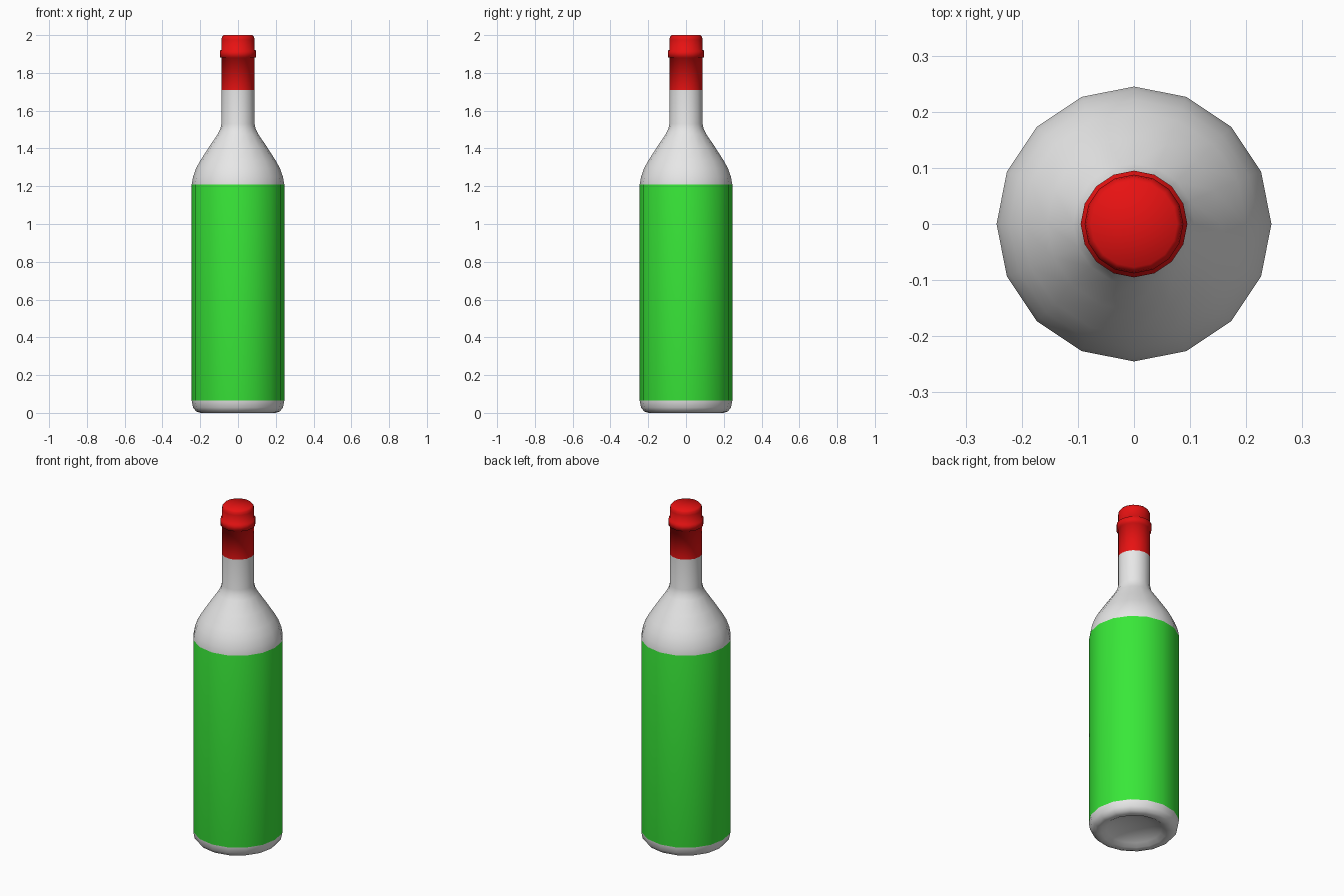
import bpy
import bmesh
from math import cos, sin, pi, radians

SIDES = 16

cube = bpy.data.objects.get("Cube")
if cube:
    bpy.data.objects.remove(cube, do_unlink=True)


def material(name, rgb):
    mat = bpy.data.materials.new(name)
    mat.use_nodes = True
    mat.diffuse_color = (*rgb, 1)
    mat.node_tree.nodes["Principled BSDF"].inputs["Base Color"].default_value = (*rgb, 1)
    return mat


def lathe(name, profile, mats, pick=lambda z: 0, smooth=60):
    """Spin (radius, height) points around z; radius 0 closes an end."""
    bm = bmesh.new()
    rings = []
    for r, z in profile:
        count = SIDES if r > 0 else 1
        rings.append([bm.verts.new((r * cos(2 * pi * i / SIDES),
                                    r * sin(2 * pi * i / SIDES), z))
                      for i in range(count)])
    for low, high in zip(rings, rings[1:]):
        for i in range(SIDES):
            j = (i + 1) % SIDES
            if len(low) == 1:
                bm.faces.new((low[0], high[j], high[i]))
            elif len(high) == 1:
                bm.faces.new((low[i], low[j], high[0]))
            else:
                bm.faces.new((low[i], low[j], high[j], high[i]))
    for face in bm.faces:
        face.material_index = pick(face.calc_center_median().z)
    mesh = bpy.data.meshes.new(name)
    bm.to_mesh(mesh)
    bm.free()
    for mat in mats:
        mesh.materials.append(mat)
    obj = bpy.data.objects.new(name, mesh)
    bpy.context.collection.objects.link(obj)
    bpy.ops.object.select_all(action="DESELECT")
    obj.select_set(True)
    bpy.context.view_layer.objects.active = obj
    bpy.ops.object.shade_smooth_by_angle(angle=radians(smooth))
    return obj


glass = material("pale glass", (0.8, 0.8, 0.8))
label = material("green label", (0.04, 0.8, 0.04))
foil = material("red foil", (0.8, 0.006, 0.006))

# Bottle with hollow base, shoulder and neck; the label is the tall straight band
LABEL_LOW, LABEL_HIGH = 0.065, 1.21
bottle_profile = [
    (0, 0.05), (0.09, 0.042), (0.15, 0.02), (0.175, 0.004), (0.2, 0),
    (0.222, 0.008), (0.238, 0.028), (0.245, LABEL_LOW),
    (0.245, LABEL_HIGH), (0.238, 1.25), (0.222, 1.295), (0.2, 1.335),
    (0.155, 1.405), (0.108, 1.475), (0.094, 1.502), (0.088, 1.53), (0.088, 1.71),
]
lathe("bottle", bottle_profile, [glass, label],
      lambda z: int(LABEL_LOW < z < LABEL_HIGH and abs(z - 0.64) < 0.3))

# Foil sleeve over the neck, with raised lip and rounded cap
foil_profile = [
    (0.088, 1.71), (0.088, 1.88), (0.095, 1.882), (0.095, 1.918),
    (0.088, 1.922), (0.088, 1.975), (0.085, 1.99), (0.077, 2.0), (0, 2.0),
]
lathe("foil_cap", foil_profile, [foil], smooth=100)
